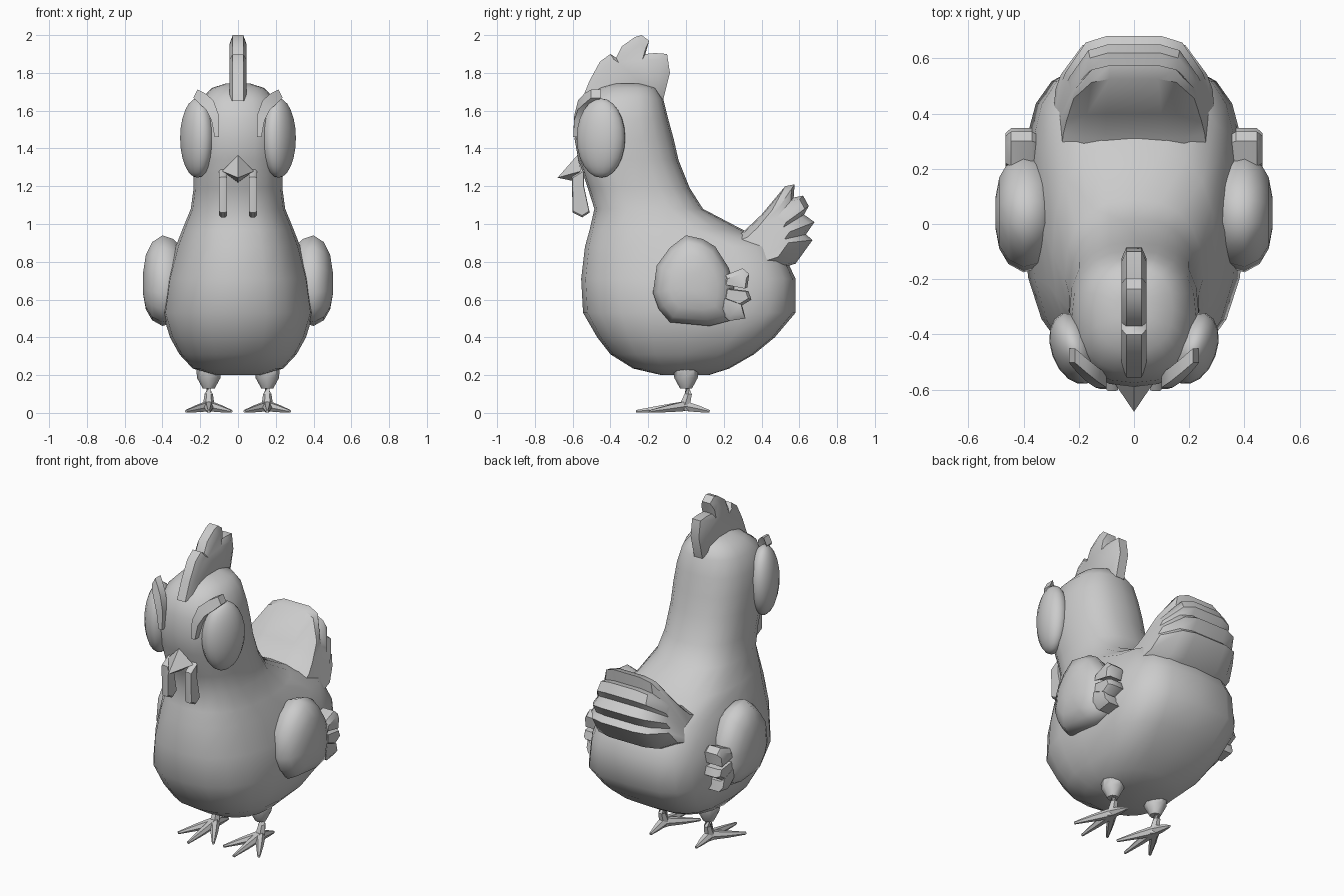
import bpy, bmesh, math
from mathutils import Vector

if "Cube" in bpy.data.objects:
    bpy.data.objects.remove(bpy.data.objects["Cube"])


def finish(name, bm, angle=40):
    bmesh.ops.recalc_face_normals(bm, faces=bm.faces)
    me = bpy.data.meshes.new(name)
    bm.to_mesh(me)
    bm.free()
    ob = bpy.data.objects.new(name, me)
    bpy.context.collection.objects.link(ob)
    bpy.ops.object.select_all(action='DESELECT')
    bpy.context.view_layer.objects.active = ob
    ob.select_set(True)
    bpy.ops.object.shade_smooth_by_angle(angle=math.radians(angle))
    return ob


def loft(name, rings, angle=40):
    """Skin a list of equal-length point rings and cap both ends."""
    bm = bmesh.new()
    vs = [[bm.verts.new(p) for p in r] for r in rings]
    n = len(rings[0])
    for a, b in zip(vs, vs[1:]):
        for i in range(n):
            j = (i + 1) % n
            bm.faces.new((a[i], a[j], b[j], b[i]))
    bm.faces.new(vs[0])
    bm.faces.new(vs[-1])
    return finish(name, bm, angle)


def slab(name, prof, layers, c, flare=0.0, angle=40):
    """Side profile (y, z) repeated at layers (x, scale about c)."""
    rings = [[(x * (1 + (c[1] - z) * flare), c[0] + (y - c[0]) * s, c[1] + (z - c[1]) * s)
              for y, z in prof] for x, s in layers]
    return loft(name, rings, angle)


def rod(name, path, n=6):
    """Round tube through (x, y, z, radius) points."""
    pts = [Vector(p[:3]) for p in path]
    rings = []
    for i, p in enumerate(path):
        d = pts[min(i + 1, len(pts) - 1)] - pts[max(i - 1, 0)]
        q = d.to_track_quat('Z', 'Y')
        rings.append([pts[i] + q @ Vector((p[3] * math.cos(2 * math.pi * k / n),
                                           p[3] * math.sin(2 * math.pi * k / n), 0))
                      for k in range(n)])
    return loft(name, rings)


# Body, neck and head: rings of (z, front y, back y, half width)
SEGS = 20
body = [(.20, -.13, .12, .12), (.235, -.28, .23, .24), (.31, -.40, .36, .31),
        (.40, -.47, .47, .36), (.53, -.545, .58, .40), (.71, -.555, .58, .375),
        (.88, -.535, .50, .33), (.97, -.51, .30, .295), (1.08, -.485, .09, .25),
        (1.19, -.52, .02, .235), (1.34, -.57, -.04, .235), (1.45, -.59, -.065, .235),
        (1.56, -.575, -.095, .225), (1.66, -.54, -.12, .195), (1.72, -.46, -.16, .14),
        (1.745, -.38, -.24, .06)]
rings = []
for z, yf, yb, w in body:
    ring = []
    for k in range(SEGS):
        a = 2 * math.pi * k / SEGS
        c, s = math.cos(a), math.sin(a)
        e = 2 / (3.6 if s > 0 and .3 < z < .9 else 2.4)
        ring.append((w * math.copysign(abs(c) ** e, c),
                     (yf + yb) / 2 + (yb - yf) / 2 * math.copysign(abs(s) ** e, s), z))
    rings.append(ring)
loft("body", rings, 60)

# Tail with notched feather tips
slab("tail", [(.15, .9), (.31, .965), (.40, 1.05), (.525, 1.20), (.575, 1.21), (.57, 1.14),
              (.62, 1.15), (.65, 1.095), (.625, 1.05), (.68, 1.01), (.635, .945),
              (.67, .915), (.58, .79), (.3, .7)],
     [(-.27, .6), (-.19, .93), (-.11, 1), (.11, 1), (.19, .93), (.27, .6)], (.35, .88), .6)

# Comb
slab("comb", [(-.555, 1.65), (-.51, 1.76), (-.455, 1.86), (-.40, 1.90), (-.37, 1.88),
              (-.34, 1.94), (-.27, 1.99), (-.235, 2.0), (-.195, 1.97), (-.215, 1.90),
              (-.165, 1.905), (-.10, 1.90), (-.085, 1.80), (-.12, 1.66), (-.2, 1.64), (-.4, 1.66)],
     [(-.045, .82), (-.028, 1), (.028, 1), (.045, .82)], (-.3, 1.74))

# Beak
bm = bmesh.new()
base = [bm.verts.new(p) for p in [(0, -.575, 1.365), (.085, -.555, 1.28), (.04, -.56, 1.25),
                                  (0, -.56, 1.22), (-.04, -.56, 1.25), (-.085, -.555, 1.28)]]
tip = bm.verts.new((0, -.68, 1.245))
for i in range(6):
    bm.faces.new((base[i], base[(i + 1) % 6], tip))
bm.faces.new(base)
finish("beak", bm, 30)

wing = [(-.175, .635), (-.155, .78), (-.085, .875), (0, .94), (.09, .92), (.155, .88),
        (.225, .77), (.255, .68), (.25, .58), (.23, .487), (.125, .46), (-.085, .48),
        (-.145, .55)]
feathers = [[(.20, .69), (.21, .73), (.30, .765), (.335, .735), (.325, .665)],
            [(.20, .60), (.21, .66), (.33, .645), (.347, .60), (.29, .565)],
            [(.18, .53), (.19, .60), (.30, .56), (.315, .50), (.23, .487)]]

for side, s in (("left", -1), ("right", 1)):
    # Eye
    bm = bmesh.new()
    bmesh.ops.create_uvsphere(bm, u_segments=16, v_segments=12, radius=1)
    eye = finish(side + "_eye", bm)
    eye.scale = (.085, .135, .21)
    eye.rotation_euler = (0, 0, -s * math.radians(20))
    eye.location = (s * .215, -.45, 1.455)

    # Brow strip curving over the eye
    brow = [(.112, -.575, 1.46, .012), (.12, -.57, 1.56, .026), (.15, -.55, 1.63, .032),
            (.19, -.515, 1.665, .03), (.225, -.48, 1.69, .022)]
    rings = []
    for x, y, z, w in brow:
        t = (z - 1.46) / .23
        dx, dz = w * (1 - .5 * t), w * t
        rings.append([(s * (x - dx), y - .022, z + dz), (s * (x + dx), y - .022, z - dz),
                      (s * (x + dx), y + .03, z - dz), (s * (x - dx), y + .03, z + dz)])
    loft(side + "_brow", rings)

    # Wattle
    slab(side + "_wattle", [(-.605, 1.25), (-.60, 1.06), (-.55, 1.035), (-.51, 1.06),
                            (-.54, 1.2), (-.54, 1.29)],
         [(s * .058, .92), (s * .068, 1), (s * .09, 1), (s * .10, .92)], (-.56, 1.16))

    # Wing and its feather tips
    slab(side + "_wing", wing, [(s * .30, .75), (s * .34, .92), (s * .40, 1), (s * .455, .86),
                                (s * .488, .6), (s * .502, .25)], (.04, .68), 0, 60)
    for i, f in enumerate(feathers):
        slab(f"{side}_wing_feather_{i + 1}", f,
             [(s * .35, .85), (s * .37, 1), (s * .445, 1), (s * .465, .8)], (.26, .63))

    # Leg and toes
    x = s * .155
    rod(side + "_thigh", [(x, 0, .28, .06), (x, 0, .235, .066), (x, 0, .185, .062),
                          (x, 0, .13, .032)], 8)
    rod(side + "_shank", [(x, .005, .16, .024), (x, .012, .10, .022), (x, -.005, .045, .03),
                          (x, -.01, .012, .03)])
    for i, (dx, y) in enumerate([(-.12, -.19), (0, -.265), (.12, -.19), (0, .125)]):
        rod(f"{side}_toe_{i + 1}", [(x, -.005, .036, .03), (x + dx * .5, y * .5, .022, .021),
                                    (x + dx, y, .008, .008)])
